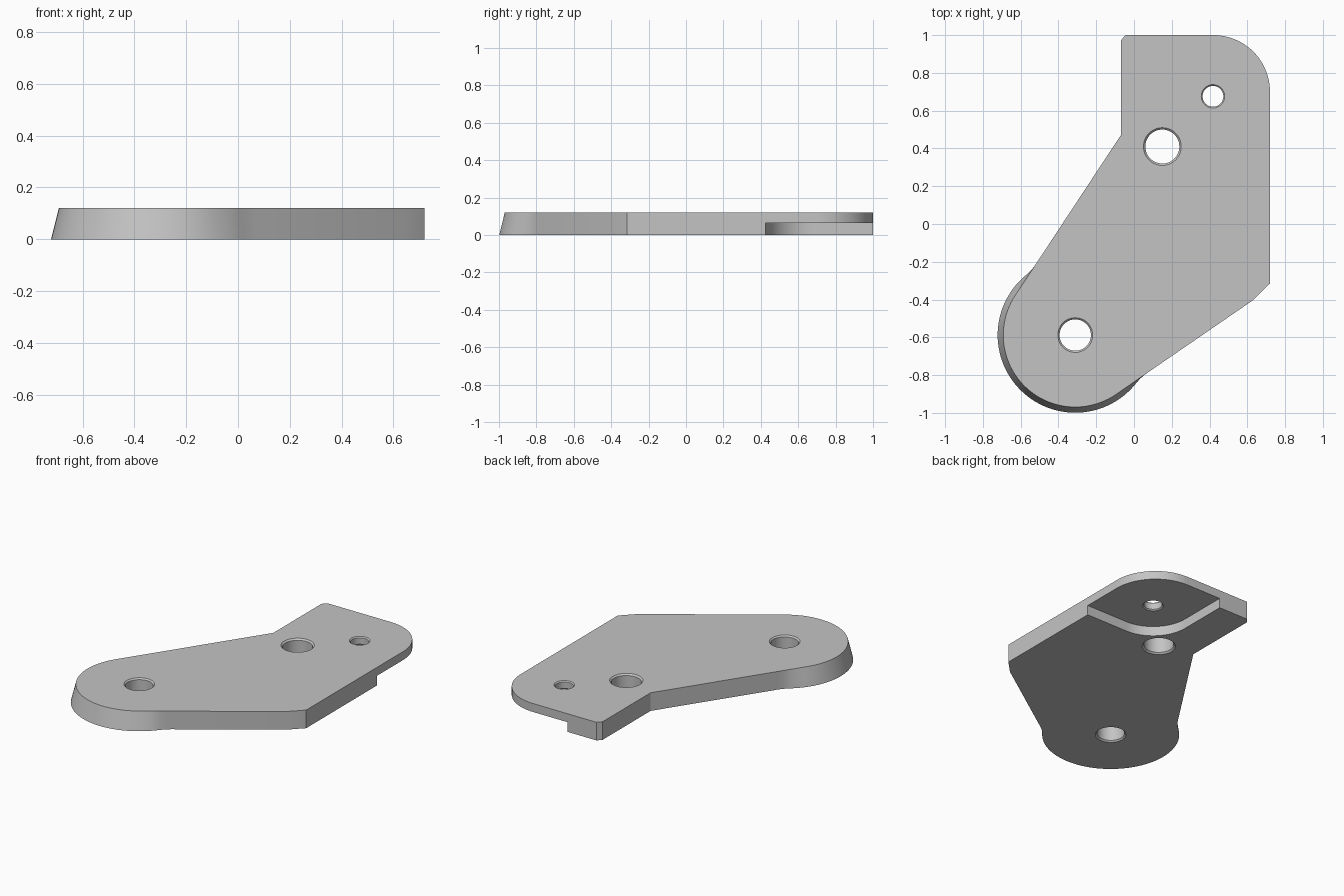
import bpy, bmesh
from math import sin, cos, atan2, acos, hypot, pi, sqrt

if "Cube" in bpy.data.objects:
    bpy.data.objects.remove(bpy.data.objects["Cube"])

H = 0.12             # plate thickness
STEP = 0.064         # height of the corner recess
BOSS = (-0.311, -0.588)
R_LOW, R_TOP = 0.411, 0.381   # tapered round end, bottom and top radius
BLEND = 0.27         # concave blend radius at the bottom

grey = bpy.data.materials.new("plain grey")
grey.diffuse_color = (0.55, 0.55, 0.55, 1)
grey.use_nodes = True
grey.node_tree.nodes["Principled BSDF"].inputs["Base Color"].default_value = grey.diffuse_color


def make_object(name, bm):
    bmesh.ops.recalc_face_normals(bm, faces=bm.faces)
    mesh = bpy.data.meshes.new(name)
    bm.to_mesh(mesh)
    bm.free()
    mesh.materials.append(grey)
    ob = bpy.data.objects.new(name, mesh)
    bpy.context.collection.objects.link(ob)
    return ob


def loft(name, loops):
    """Skin a stack of equal-length closed loops and cap both ends."""
    bm = bmesh.new()
    rings = [[bm.verts.new(p) for p in loop] for loop in loops]
    n = len(rings[0])
    for a, b in zip(rings, rings[1:]):
        for i in range(n):
            j = (i + 1) % n
            bm.faces.new((a[i], a[j], b[j], b[i]))
    bm.faces.new(rings[0][::-1])
    bm.faces.new(rings[-1])
    return make_object(name, bm)


def arc(cx, cy, r, a0, a1, n):
    return [(cx + r * cos(a0 + (a1 - a0) * i / n),
             cy + r * sin(a0 + (a1 - a0) * i / n)) for i in range(n + 1)]


def tangent_angle(p, side):
    """Direction from the boss centre to where a line from p touches it."""
    dx, dy = p[0] - BOSS[0], p[1] - BOSS[1]
    return atan2(dy, dx) + side * acos(R_TOP / hypot(dx, dy))


def blend(angle, side):
    """Pairs of bottom and top points where a straight side meets the boss."""
    s0 = sqrt(R_LOW ** 2 - R_TOP ** 2 + 2 * BLEND * (R_LOW - R_TOP))
    psi = atan2(s0, R_TOP + BLEND)
    st = arc(s0, R_TOP + BLEND, BLEND, -pi / 2, -pi / 2 - psi, 8)
    st += [(R_LOW * sin(psi * k / 6), R_LOW * cos(psi * k / 6)) for k in range(5, -1, -1)]

    def place(s, t):
        return (BOSS[0] + t * cos(angle) - side * s * sin(angle),
                BOSS[1] + t * sin(angle) + side * s * cos(angle))
    return [(place(s, t), place(s, R_TOP)) for s, t in st]


# Plate outline, counterclockwise, as bottom and top point pairs
left_start, right_end = (-0.07, 0.47), (0.635, -0.40)
straight = [right_end, (0.72, -0.315)]
straight += arc(0.42, 0.70, 0.30, 0, pi / 2, 24)
straight += [(-0.045, 1.0), (-0.07, 0.972), left_start]
pairs = [(p, p) for p in straight]
a_left = tangent_angle(left_start, 1)
a_right = tangent_angle(right_end, -1) + 2 * pi
pairs += blend(a_left, -1)
pairs += list(zip(arc(*BOSS, R_LOW, a_left, a_right, 48),
                  arc(*BOSS, R_TOP, a_left, a_right, 48)))[1:-1]
pairs += blend(a_right, 1)[::-1]
plate = loft("mounting_plate", [[(*b, 0) for b, t in pairs],
                                [(*t, H) for b, t in pairs]])

# Rounded recess under the back right corner
recess = [(0.9, 1.2), (0.168, 1.2)]
recess += arc(0.418, 0.676, 0.25, pi, 1.5 * pi, 20) + [(0.9, 0.426)]
cutters = [loft("recess_cutter", [[(*p, z) for p in recess] for z in (-0.1, STEP)])]


# Through holes with chamfered rims
def hole(x, y, r, c, z0):
    e = 0.01
    profile = [(r + c + e, z0 - e), (r, z0 + c), (r, H - c), (r + c + e, H + e)]
    return loft("hole_cutter", [[(*p, z) for p in arc(x, y, rad, 0, 2 * pi, 48)[:-1]]
                                for rad, z in profile])


cutters += [hole(*BOSS, 0.083, 0.009, 0),
            hole(0.15, 0.41, 0.09, 0.01, 0),
            hole(0.418, 0.676, 0.055, 0.007, STEP)]

bpy.context.view_layer.objects.active = plate
plate.select_set(True)
for cutter in cutters:
    cutter.hide_render = True
    mod = plate.modifiers.new("cut", "BOOLEAN")
    mod.operation, mod.solver, mod.object = "DIFFERENCE", "EXACT", cutter
    bpy.ops.object.modifier_apply(modifier=mod.name)
    bpy.data.objects.remove(cutter)

bpy.ops.object.shade_smooth_by_angle(angle=pi / 6)
